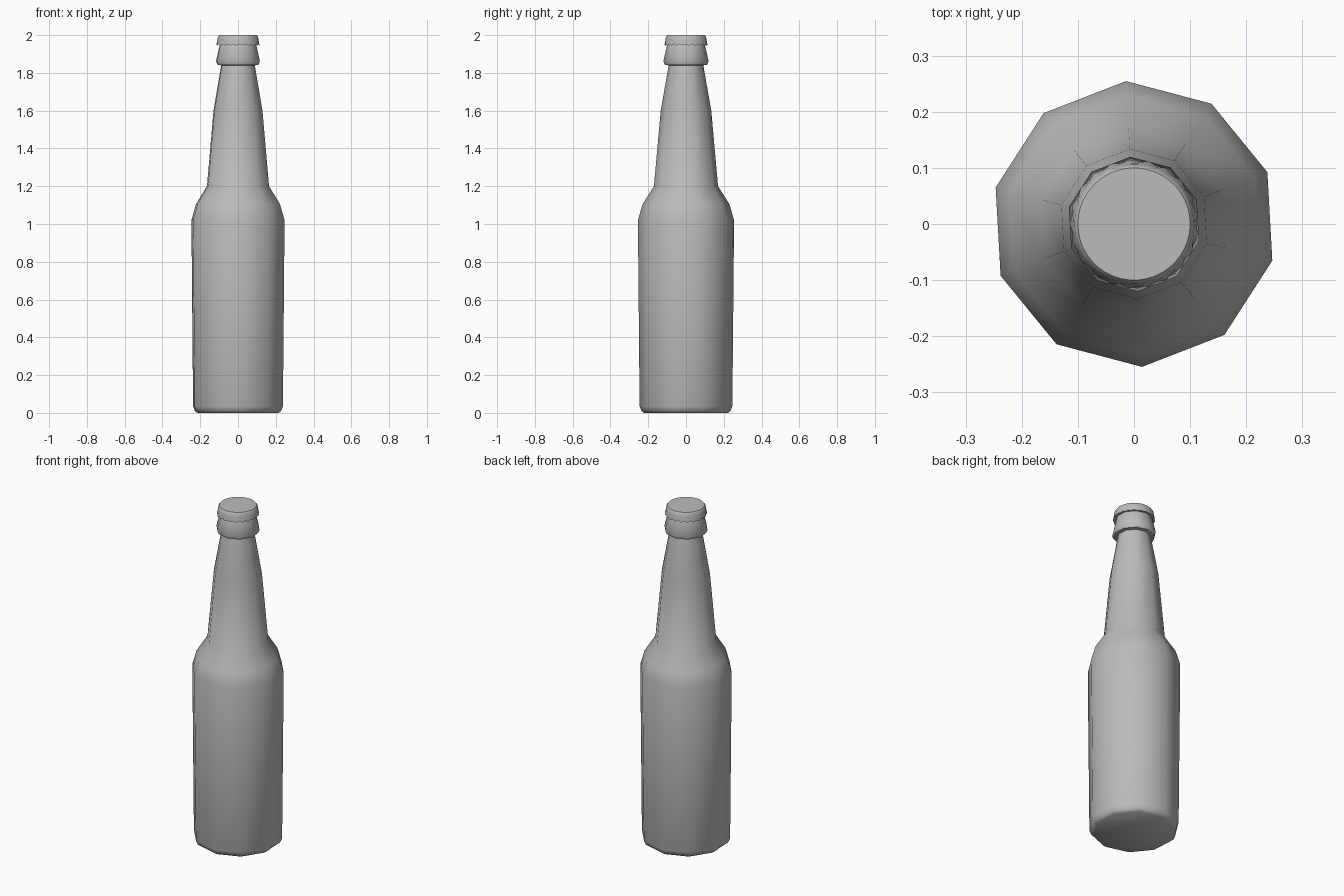
import bpy
import bmesh
from math import sin, cos, radians, tau

cube = bpy.data.objects.get("Cube")
if cube:
    bpy.data.objects.remove(cube)

grey = bpy.data.materials.new("plain grey")
grey.use_nodes = True
colour = (0.5, 0.5, 0.5, 1)
grey.diffuse_color = colour
grey.node_tree.nodes["Principled BSDF"].inputs["Base Color"].default_value = colour


def lathe(name, profile, sides, start, crimp=0.0, smooth=45):
    """Spin (radius, z) points; crimp pushes alternate vertices of the first ring out and down."""
    bm = bmesh.new()
    rings = []
    for level, (r, z) in enumerate(profile):
        ring = []
        for i in range(sides):
            a = radians(start) + tau * i / sides
            push = crimp * (i % 2) if level == 0 else 0
            ring.append(bm.verts.new(((r + push) * cos(a), (r + push) * sin(a), z - 2 * push)))
        rings.append(ring)
    for low, high in zip(rings, rings[1:]):
        for i in range(sides):
            j = (i + 1) % sides
            bm.faces.new((low[i], low[j], high[j], high[i]))
    bm.faces.new(rings[0][::-1])
    bm.faces.new(rings[-1])
    mesh = bpy.data.meshes.new(name)
    bm.to_mesh(mesh)
    bm.free()
    mesh.materials.append(grey)
    obj = bpy.data.objects.new(name, mesh)
    bpy.context.collection.objects.link(obj)
    bpy.ops.object.select_all(action="DESELECT")
    obj.select_set(True)
    bpy.context.view_layer.objects.active = obj
    bpy.ops.object.shade_smooth_by_angle(angle=radians(smooth))
    return obj


# Ten-sided bottle: base, body, shoulder, neck and lip collar
lathe("bottle", [
    (0.222, 0), (0.236, 0.01), (0.246, 0.035), (0.255, 1.02), (0.23, 1.105),
    (0.17, 1.2), (0.134, 1.6), (0.092, 1.84), (0.112, 1.843), (0.12, 1.862),
    (0.1, 1.95), (0.09, 1.97),
], 10, 21.2)

# Crimped cap
lathe("cap", [(0.111, 1.952), (0.109, 1.975), (0.106, 1.992), (0.1, 2.0)],
      42, 0, crimp=0.004)
